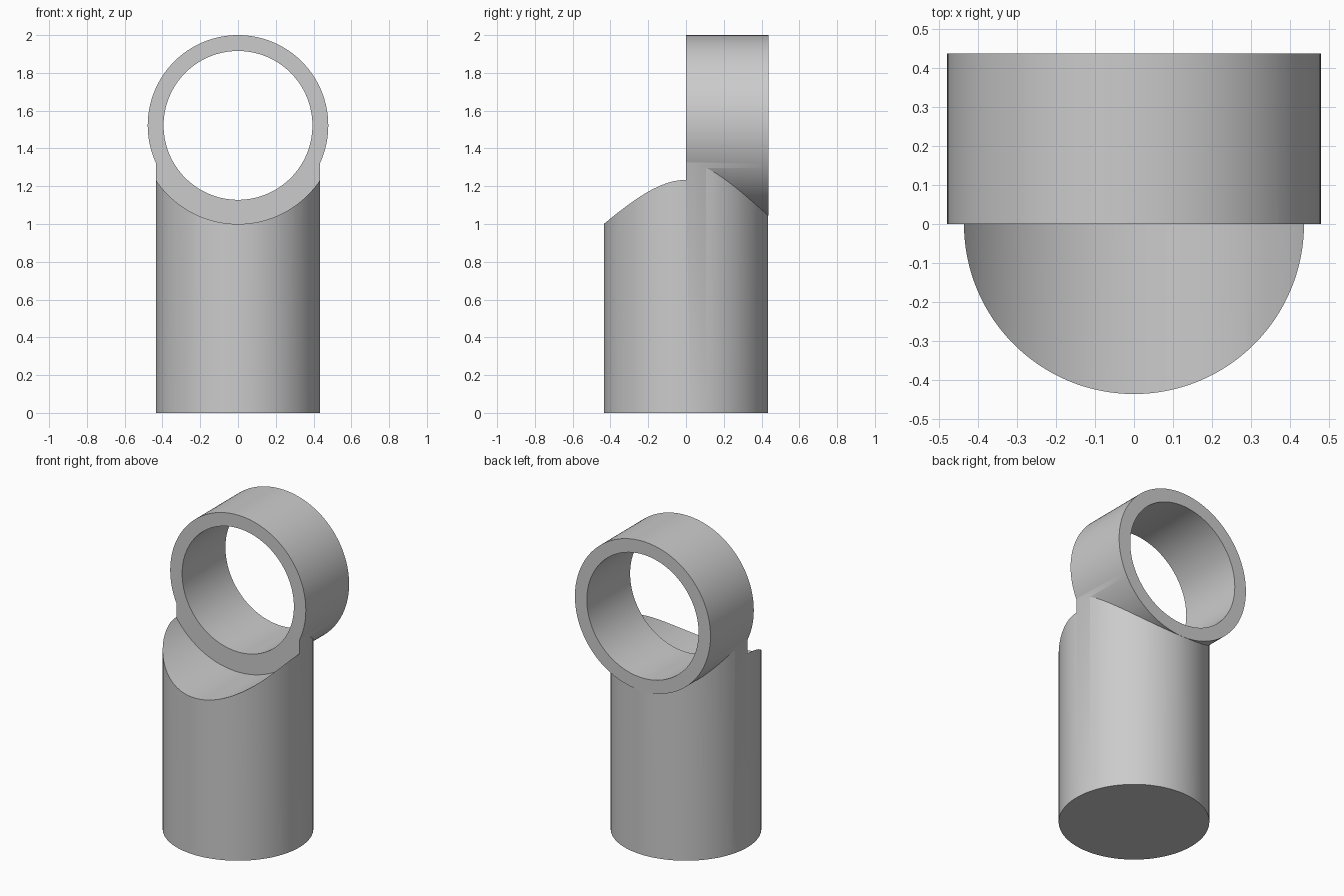
import bpy
import math

default = bpy.data.objects.get("Cube")
if default:
    bpy.data.objects.remove(default, do_unlink=True)

POST_R = 0.435      # upright post
RING_Z = 1.522      # height of the ring axis
RING_R = 0.478      # ring outside
BORE_R = 0.394      # ring inside
SADDLE_R = 0.522    # clearance cut in the front half

grey = bpy.data.materials.new("plain_grey")
grey.use_nodes = True
colour = (0.6, 0.6, 0.6, 1)
grey.diffuse_color = colour
grey.node_tree.nodes["Principled BSDF"].inputs["Base Color"].default_value = colour


def upright(name, radius, height):
    bpy.ops.mesh.primitive_cylinder_add(vertices=128, radius=radius, depth=height,
                                        location=(0, 0, height / 2))
    obj = bpy.context.object
    obj.name = name
    obj.data.materials.append(grey)
    return obj


def crosswise(name, radius, y0, y1):
    bpy.ops.mesh.primitive_cylinder_add(vertices=128, radius=radius, depth=y1 - y0,
                                        location=(0, (y0 + y1) / 2, RING_Z),
                                        rotation=(math.pi / 2, 0, 0))
    obj = bpy.context.object
    obj.name = name
    obj.data.materials.append(grey)
    return obj


def combine(target, tool, operation):
    mod = target.modifiers.new(operation.lower(), 'BOOLEAN')
    mod.object = tool
    mod.operation = operation
    mod.solver = 'EXACT'
    bpy.context.view_layer.objects.active = target
    bpy.ops.object.modifier_apply(modifier=mod.name)
    bpy.data.objects.remove(tool, do_unlink=True)


# Post joined to the ring, then bored and saddle-cut at the front
body = upright("post_with_ring", POST_R, 1.5)
combine(body, crosswise("ring", RING_R, -0.03, 0.436), 'UNION')
combine(body, crosswise("bore_cutter", BORE_R, -0.8, 0.8), 'DIFFERENCE')
combine(body, crosswise("saddle_cutter", SADDLE_R, -0.8, 0), 'DIFFERENCE')

bpy.ops.object.select_all(action='DESELECT')
body.select_set(True)
bpy.context.view_layer.objects.active = body
bpy.ops.object.shade_smooth_by_angle(angle=math.radians(30))
